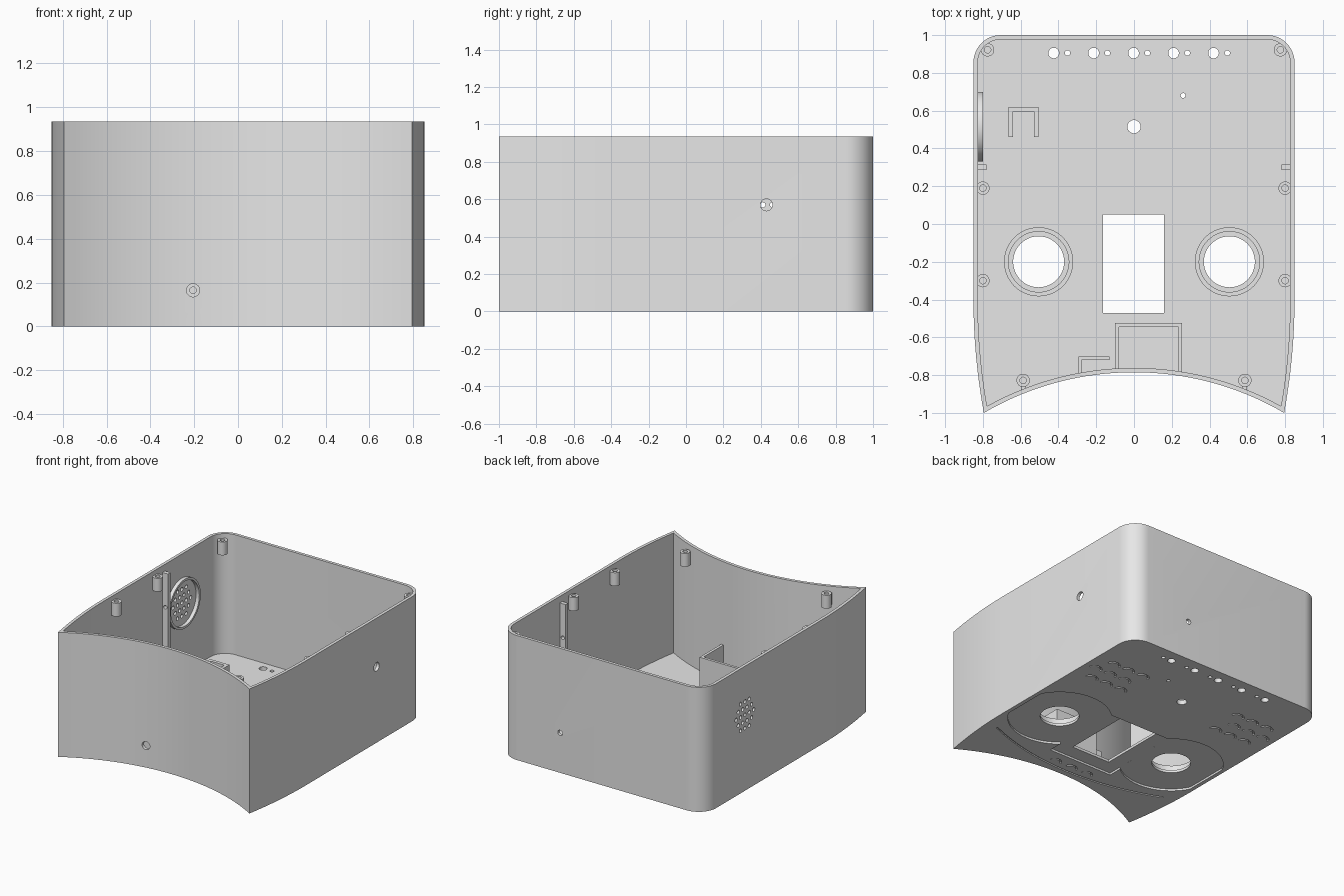
import bpy, bmesh
from math import sin, cos, pi, sqrt, radians
from mathutils import Matrix, Vector

if "Cube" in bpy.data.objects:
    bpy.data.objects.remove(bpy.data.objects["Cube"])

grey = bpy.data.materials.new("plain_grey")
grey.use_nodes = True
grey.diffuse_color = (0.8, 0.8, 0.8, 1)
grey.node_tree.nodes["Principled BSDF"].inputs["Base Color"].default_value = (0.8, 0.8, 0.8, 1)

HEIGHT, WALL, FLOOR = 0.935, 0.023, 0.035


# ---- helpers ----
def prism(bm, pts, z0, z1):
    low = [bm.verts.new((x, y, z0)) for x, y in pts]
    high = [bm.verts.new((x, y, z1)) for x, y in pts]
    bm.faces.new(low[::-1])
    bm.faces.new(high)
    for i in range(len(pts)):
        j = (i + 1) % len(pts)
        bm.faces.new((low[i], low[j], high[j], high[i]))


def box(bm, x0, x1, y0, y1, z0, z1):
    prism(bm, [(x0, y0), (x1, y0), (x1, y1), (x0, y1)], z0, z1)


def cylinder(bm, centre, r, length, axis="Z", n=32):
    turn = {"X": Matrix.Rotation(pi / 2, 4, "Y"),
            "Y": Matrix.Rotation(pi / 2, 4, "X"), "Z": Matrix()}[axis]
    bmesh.ops.create_cone(bm, cap_ends=True, segments=n, radius1=r, radius2=r,
                          depth=length, matrix=Matrix.Translation(centre) @ turn)


def tube(bm, centre, r_out, r_in, length, axis="Z", n=40):
    turn = Matrix.Rotation(pi / 2, 4, "Y") if axis == "X" else Matrix()
    rings = []
    for r, z in ((r_out, -1), (r_out, 1), (r_in, 1), (r_in, -1)):
        rings.append([bm.verts.new(Vector(centre) + turn @ Vector(
            (r * cos(2 * pi * i / n), r * sin(2 * pi * i / n), z * length / 2)))
            for i in range(n)])
    for k in range(4):
        a, b = rings[k], rings[(k + 1) % 4]
        for i in range(n):
            j = (i + 1) % n
            bm.faces.new((a[i], a[j], b[j], b[i]))


def strip(bm, cx, cy, r, a0, a1, width, z0, z1, n=14):
    angles = [radians(a0 + (a1 - a0) * i / n) for i in range(n + 1)]
    pts = [(cx + r * cos(a), cy + r * sin(a)) for a in angles]
    pts += [(cx + (r - width) * cos(a), cy + (r - width) * sin(a)) for a in reversed(angles)]
    prism(bm, pts, z0, z1)


def finish(name, bm):
    bmesh.ops.recalc_face_normals(bm, faces=bm.faces[:])
    mesh = bpy.data.meshes.new(name)
    bm.to_mesh(mesh)
    bm.free()
    mesh.materials.append(grey)
    obj = bpy.data.objects.new(name, mesh)
    bpy.context.collection.objects.link(obj)
    return obj


def cut(obj, bm):
    cutter = finish("cutter", bm)
    cutter.hide_render = True
    mod = obj.modifiers.new("cut", "BOOLEAN")
    mod.operation, mod.solver, mod.object = "DIFFERENCE", "EXACT", cutter
    graph = bpy.context.evaluated_depsgraph_get()
    mesh = bpy.data.meshes.new_from_object(obj.evaluated_get(graph))
    obj.modifiers.clear()
    obj.data = mesh
    bpy.data.objects.remove(cutter)


# ---- case outline: rounded back, tapering sides, concave front ----
def side_x(y, t):
    return 0.85 - t - 0.055 * (max(0, -0.4 - y) / 0.6) ** 2


def outline(t):
    front_r, front_y = 1.577 + t, -2.362
    tip = -0.97
    for _ in range(20):
        tip = front_y + sqrt(front_r ** 2 - side_x(tip, t) ** 2)
    right = [(side_x(tip, t) * i / 16, 0) for i in range(17)]
    right = [(x, front_y + sqrt(front_r ** 2 - x * x)) for x, _ in right]
    for i in range(1, 11):
        y = tip + (-0.4 - tip) * i / 10
        right.append((side_x(y, t), y))
    r = 0.145 - t
    for i in range(13):
        a = pi / 2 * i / 12
        right.append((0.705 + r * cos(a), 0.855 + r * sin(a)))
    return right + [(-x, y) for x, y in reversed(right[1:])]


bm = bmesh.new()
prism(bm, outline(0), 0, HEIGHT)
shell = finish("case_shell", bm)
bm = bmesh.new()
prism(bm, outline(WALL), FLOOR, HEIGHT + 0.1)
cut(shell, bm)

# ---- shallow recess on the underside ----
bm = bmesh.new()
for s in (-1, 1):
    ring = [2 * pi * i / 64 for i in range(64)]
    prism(bm, [(s * min(0.82, 0.505 + 0.36 * cos(a)), -0.2 + 0.36 * sin(a)) for a in ring], -0.05, 0.015)
cut(shell, bm)
bm = bmesh.new()
box(bm, -0.27, 0.27, -0.58, 0.06, -0.05, 0.0151)
cut(shell, bm)

# ---- openings through floor and walls ----
bm = bmesh.new()
box(bm, -0.165, 0.16, -0.47, 0.05, -0.1, 0.1)
for s in (-1, 1):
    cylinder(bm, (s * 0.505, -0.2, 0), 0.135, 0.2, n=48)
for i in range(5):
    x = -0.425 + 0.2115 * i
    cylinder(bm, (x, 0.905, 0), 0.028, 0.2)
    cylinder(bm, (x + 0.073, 0.905, 0), 0.014, 0.2)
cylinder(bm, (0, 0.515, 0), 0.035, 0.2)
cylinder(bm, (0.26, 0.68, 0), 0.013, 0.2)
cylinder(bm, (-0.205, -0.82, 0.165), 0.03, 0.16, "Y")
cylinder(bm, (0.345, 1, 0.3), 0.02, 0.16, "Y")
cylinder(bm, (0.85, 0.43, 0.57), 0.032, 0.16, "X")
# speaker grille holes in a hexagonal pattern
for row in range(-2, 3):
    count = 5 - abs(row)
    for k in range(count):
        y = 0.515 + (k - (count - 1) / 2) * 0.052
        cylinder(bm, (-0.85, y, 0.57 + row * 0.05), 0.014, 0.16, "X", 16)
cut(shell, bm)

# ---- engraved curves on the underside ----
bm = bmesh.new()
strip(bm, 0, 1.19, 1.93, 247, 293, 0.012, -0.05, 0.01, 32)
for s in (-1, 1):
    for row in range(3):
        for col in range(3):
            x = 0.43 + 0.13 * col + (0.065 if row == 1 else 0)
            strip(bm, s * x, 0.35 + 0.12 * row, 0.055, 15, 165, 0.012, -0.05, 0.01)
for x in (-0.14, 0, 0.14):
    strip(bm, x, -0.69, 0.05, 15, 165, 0.012, -0.05, 0.01)
cut(shell, bm)

# ---- screw bosses below the rim ----
bm = bmesh.new()
for s in (-1, 1):
    for x, y in ((0.775, 0.922), (0.8, 0.19), (0.8, -0.3), (0.587, -0.828)):
        tube(bm, (s * x, y, 0.85), 0.035, 0.017, 0.1, n=32)
    box(bm, s * 0.587 - 0.012, s * 0.587 + 0.012, -0.885, -0.855, 0.8, 0.89)
finish("screw_bosses", bm)

# ---- collars around the two round openings ----
bm = bmesh.new()
for s in (-1, 1):
    tube(bm, (s * 0.505, -0.2, FLOOR + 0.025), 0.183, 0.16, 0.05, n=56)
finish("round_collars", bm)

# ---- speaker ring on the side wall ----
bm = bmesh.new()
tube(bm, (-0.815, 0.515, 0.57), 0.185, 0.168, 0.03, "X", 56)
finish("speaker_ring", bm)

# ---- vertical rails on both side walls ----
bm = bmesh.new()
for s in (-1, 1):
    xs = sorted((s * 0.78, s * 0.835))
    box(bm, xs[0], xs[1], 0.285, 0.315, FLOOR - 0.005, 0.885)
rails = finish("side_rails", bm)
bm = bmesh.new()
for s in (-1, 1):
    cylinder(bm, (s * 0.803, 0.3, 0.63), 0.014, 0.1, "Y", 20)
cut(rails, bm)

# ---- brackets standing on the floor ----
base = FLOOR - 0.005
bm = bmesh.new()
prism(bm, [(-0.665, 0.46), (-0.64, 0.46), (-0.64, 0.595), (-0.53, 0.595),
           (-0.53, 0.46), (-0.505, 0.46), (-0.505, 0.62), (-0.665, 0.62)], base, 0.15)
finish("u_bracket", bm)

bm = bmesh.new()
prism(bm, [(-0.1, -0.78), (-0.08, -0.78), (-0.08, -0.545), (0.235, -0.545),
           (0.235, -0.79), (0.255, -0.79), (0.255, -0.525), (-0.1, -0.525)], base, 0.31)
finish("front_compartment", bm)

bm = bmesh.new()
prism(bm, [(-0.295, -0.795), (-0.277, -0.795), (-0.277, -0.72), (-0.13, -0.72),
           (-0.13, -0.702), (-0.295, -0.702)], base, 0.25)
bracket = finish("jack_bracket", bm)
bm = bmesh.new()
cylinder(bm, (-0.205, -0.71, 0.165), 0.015, 0.06, "Y", 20)
cut(bracket, bm)

# ---- smooth curved walls, keep edges sharp ----
for obj in bpy.context.collection.objects:
    if obj.type == "MESH" and grey.name in obj.data.materials:
        bpy.ops.object.select_all(action="DESELECT")
        obj.select_set(True)
        bpy.context.view_layer.objects.active = obj
        bpy.ops.object.shade_smooth_by_angle(angle=radians(30))
